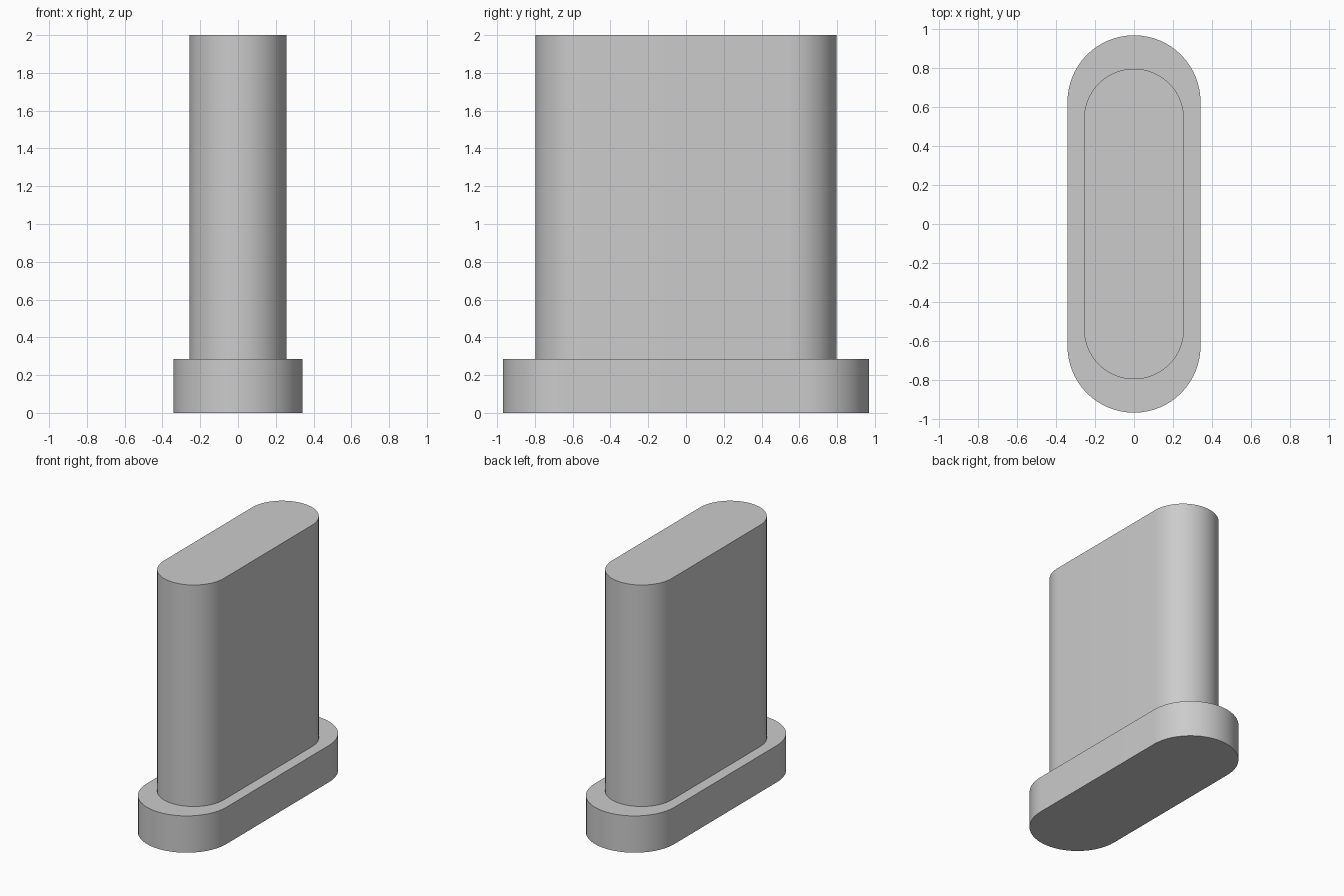
import bpy
import bmesh
from math import cos, sin, pi

if "Cube" in bpy.data.objects:
    bpy.data.objects.remove(bpy.data.objects["Cube"], do_unlink=True)

BASE_HEIGHT = 0.285
ARC_STEPS = 32

# Single plain grey
GREY = (0.6, 0.6, 0.6, 1.0)
grey = bpy.data.materials.new("plain_grey")
grey.use_nodes = True
grey.diffuse_color = GREY
grey.node_tree.nodes["Principled BSDF"].inputs["Base Color"].default_value = GREY


def rounded_slab(name, radius, half_length, bottom, top):
    """Extrude an upright slab whose two ends are half circles."""
    bm = bmesh.new()
    outline = []
    for side in (1, -1):
        centre = side * (half_length - radius)
        for i in range(ARC_STEPS + 1):
            angle = pi * i / ARC_STEPS
            outline.append(bm.verts.new((side * radius * cos(angle),
                                         centre + side * radius * sin(angle),
                                         bottom)))
    floor = bm.faces.new(outline)
    lid = bmesh.ops.extrude_face_region(bm, geom=[floor], use_keep_orig=True)["geom"]
    bmesh.ops.translate(bm, vec=(0, 0, top - bottom),
                        verts=[v for v in lid if isinstance(v, bmesh.types.BMVert)])
    bmesh.ops.recalc_face_normals(bm, faces=bm.faces)
    mesh = bpy.data.meshes.new(name)
    bm.to_mesh(mesh)
    bm.free()
    mesh.materials.append(grey)
    obj = bpy.data.objects.new(name, mesh)
    bpy.context.collection.objects.link(obj)

    # Smooth round ends, crisp rims
    bpy.ops.object.select_all(action="DESELECT")
    obj.select_set(True)
    bpy.context.view_layer.objects.active = obj
    bpy.ops.object.shade_smooth_by_angle(angle=pi / 6)
    return obj


# Wide foot and the tall post standing on it
rounded_slab("base_flange", 0.342, 0.97, 0.0, BASE_HEIGHT)
rounded_slab("post", 0.257, 0.798, BASE_HEIGHT, 2.0)
